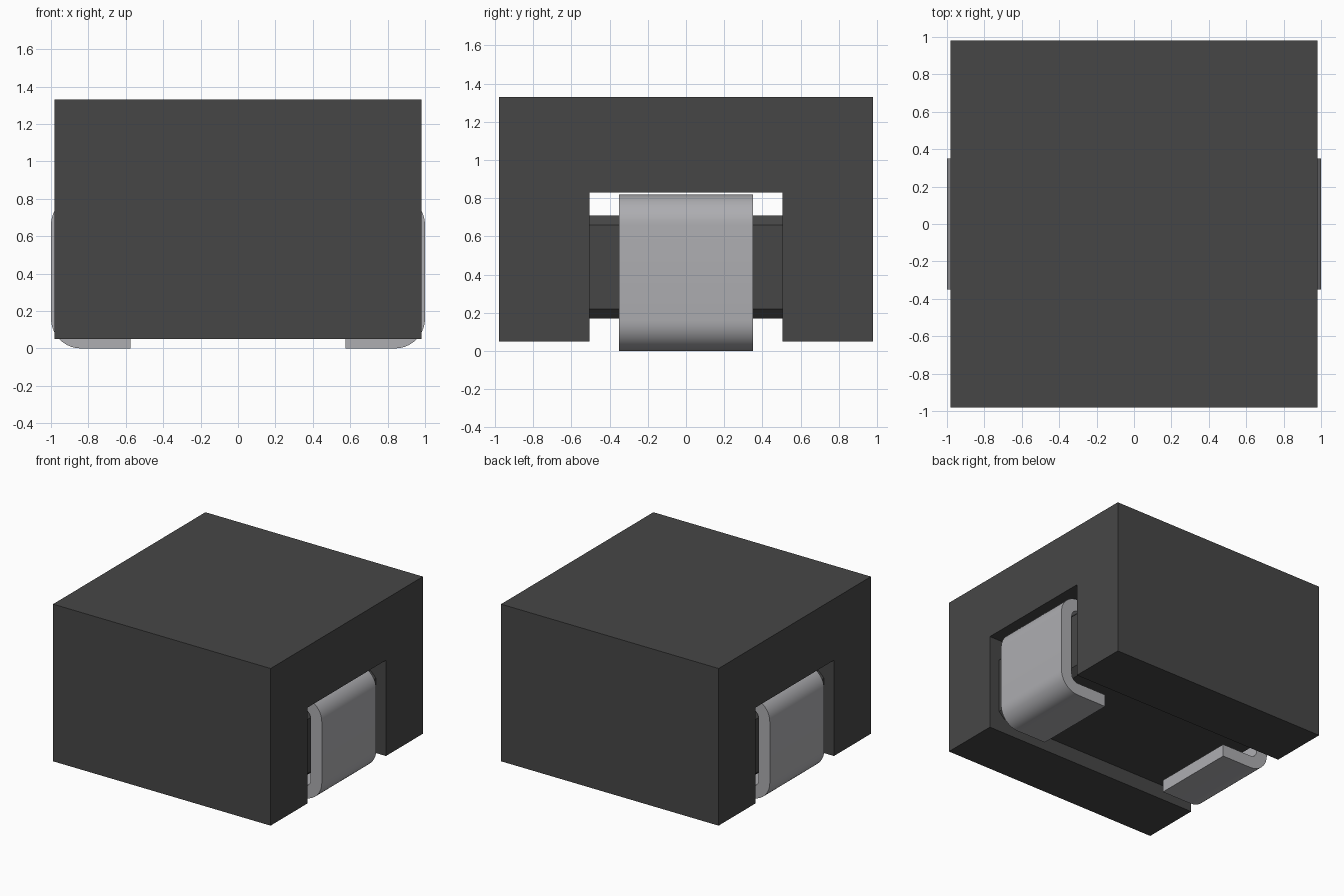
import bpy, bmesh, math
from mathutils import Vector

cube = bpy.data.objects.get("Cube")
if cube:
    bpy.data.objects.remove(cube, do_unlink=True)


def make_material(name, color, metallic=0.0):
    mat = bpy.data.materials.new(name)
    mat.use_nodes = True
    mat.diffuse_color = color
    bsdf = next(n for n in mat.node_tree.nodes if n.type == 'BSDF_PRINCIPLED')
    bsdf.inputs["Base Color"].default_value = color
    bsdf.inputs["Roughness"].default_value = 0.6
    return mat


dark_ferrite = make_material("dark grey ferrite", (0.062, 0.062, 0.062, 1))
tinned_metal = make_material("tinned metal", (0.42, 0.42, 0.44, 1))


def finish(name, bm, mat):
    bmesh.ops.recalc_face_normals(bm, faces=bm.faces)
    mesh = bpy.data.meshes.new(name)
    bm.to_mesh(mesh)
    bm.free()
    mesh.materials.append(mat)
    obj = bpy.data.objects.new(name, mesh)
    bpy.context.collection.objects.link(obj)
    return obj


def box(name, low, high, mat, chamfer=0.0):
    """Box between two corners; chamfer cuts the edges that run along y."""
    low, high = Vector(low), Vector(high)
    bm = bmesh.new()
    bmesh.ops.create_cube(bm, size=1)
    for v in bm.verts:
        v.co = (low + high) / 2 + v.co * (high - low)
    if chamfer:
        along_y = [e for e in bm.edges
                   if abs(e.verts[0].co.y - e.verts[1].co.y) > 0.01]
        bmesh.ops.bevel(bm, geom=along_y, offset=chamfer, segments=1,
                        affect='EDGES')
    return finish(name, bm, mat)


HALF = 0.98        # half width of the body
SLOT = 0.505       # half width of the slot
SEAM = 0.83        # height where the slab meets the legs

# Ferrite body: slab on two legs, with a core bar between them
box("top_slab", (-HALF, -HALF, SEAM), (HALF, HALF, 1.33), dark_ferrite)
box("front_leg", (-HALF, -HALF, 0.05), (HALF, -SLOT, SEAM), dark_ferrite)
box("back_leg", (-HALF, SLOT, 0.05), (HALF, HALF, SEAM), dark_ferrite)
box("core_bar", (-0.89, -SLOT, 0.17), (0.89, SLOT, 0.71), dark_ferrite,
    chamfer=0.05)


def half_outline(inset, radius, steps=10):
    """Right half of the strip path, from the foot end up to the top bend."""
    side, bottom, top = 1 - inset, inset, 0.82 - inset
    pts = [(0.575, bottom)]
    for cz, start in ((bottom + radius, -90), (top - radius, 0)):
        for i in range(steps + 1):
            a = math.radians(start + 90 * i / steps)
            pts.append((side - radius + radius * math.cos(a),
                        cz + radius * math.sin(a)))
    return pts


# Metal clip: one bent strip over the core, with feet turned inwards
def full_outline(inset, radius):
    half = half_outline(inset, radius)
    return half + [(-x, z) for x, z in reversed(half)]


THICK = 0.1
outer, inner = full_outline(0, 0.16), full_outline(THICK, 0.06)
bm = bmesh.new()
rows = [[bm.verts.new((x, y, z)) for x, z in path]
        for path, y in ((outer, -0.35), (outer, 0.35),
                        (inner, 0.35), (inner, -0.35))]
for a, b in zip(rows, rows[1:] + rows[:1]):
    for i in range(len(outer) - 1):
        bm.faces.new((a[i], a[i + 1], b[i + 1], b[i]))
for end in (0, -1):
    bm.faces.new([row[end] for row in rows])
clip = finish("terminal_clip", bm, tinned_metal)

bpy.ops.object.select_all(action='DESELECT')
clip.select_set(True)
bpy.context.view_layer.objects.active = clip
bpy.ops.object.shade_smooth_by_angle(angle=math.radians(30))
